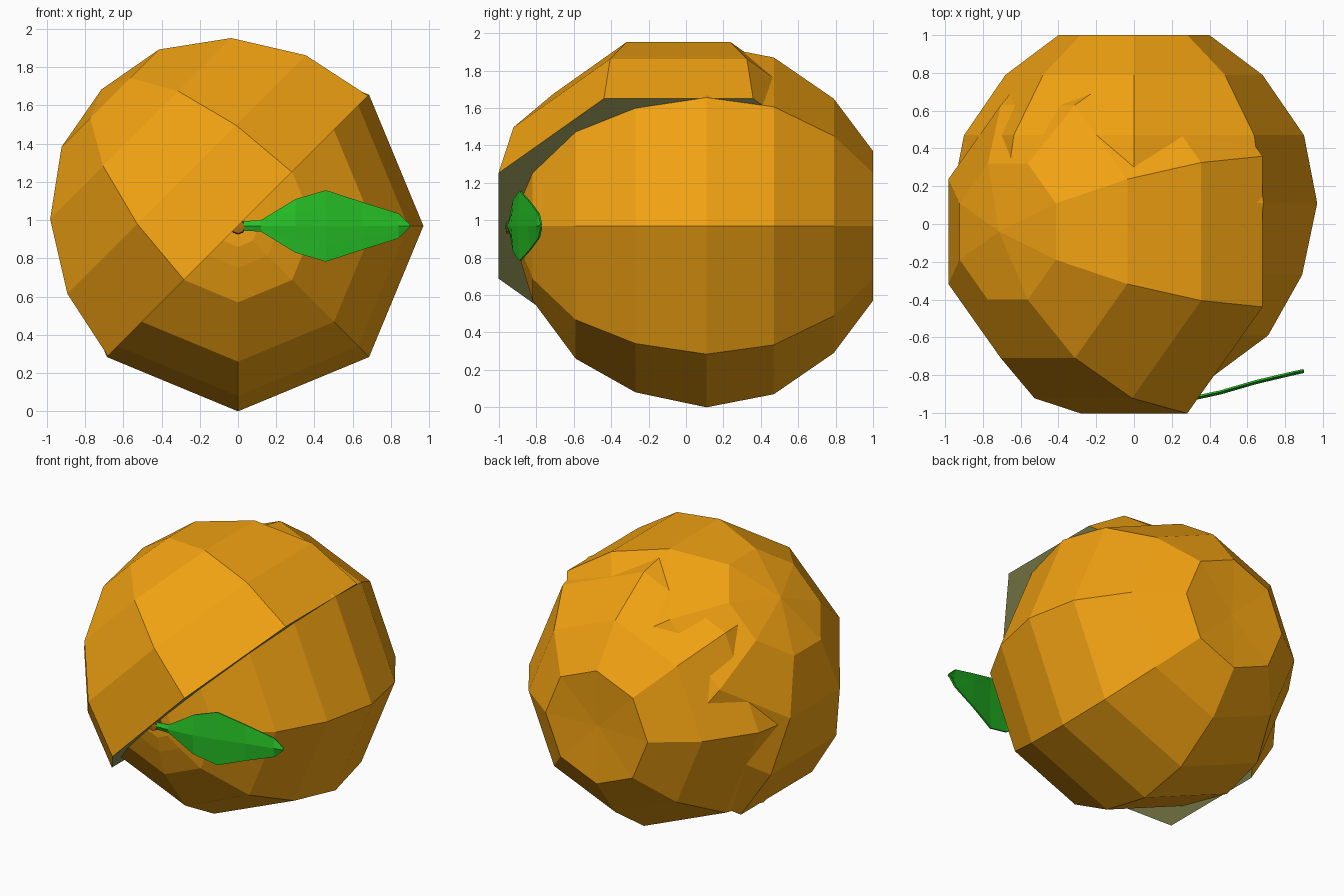
import bpy, bmesh, math
from mathutils import Matrix, Vector

if "Cube" in bpy.data.objects:
    bpy.data.objects.remove(bpy.data.objects["Cube"])


def material(name, rgb):
    m = bpy.data.materials.new(name)
    m.diffuse_color = (*rgb, 1)
    m.use_nodes = True
    m.node_tree.nodes["Principled BSDF"].inputs["Base Color"].default_value = m.diffuse_color
    return m


ORANGE = material("orange_skin", (0.88, 0.36, 0.006))
PITH = material("pith", (0.30, 0.31, 0.10))
GREEN = material("leaf_green", (0.02, 0.55, 0.02))
BROWN = material("stem_brown", (0.45, 0.17, 0.01))


def finish(name, bm, mats):
    me = bpy.data.meshes.new(name)
    bm.to_mesh(me)
    bm.free()
    for m in mats:
        me.materials.append(m)
    ob = bpy.data.objects.new(name, me)
    bpy.context.collection.objects.link(ob)
    return ob


def lathe(name, profile, matrix, mats, n=8, turn=0.0, cap=False):
    """Revolve (radius, height) pairs about local z; radius 0 makes a pole."""
    bm = bmesh.new()
    rings = []
    for r, h in profile:
        k = 1 if r == 0 else n
        rings.append([bm.verts.new((r * math.cos(turn + math.tau * i / n),
                                    r * math.sin(turn + math.tau * i / n), h))
                      for i in range(k)])
    for a, b in zip(rings, rings[1:]):
        for i in range(n):
            j = (i + 1) % n
            quad = [a[i % len(a)], a[j % len(a)], b[j % len(b)], b[i % len(b)]]
            bm.faces.new(list(dict.fromkeys(quad)))
    if cap:
        bm.faces.new(rings[0][::-1]).material_index = 1
    bm.transform(matrix)
    bmesh.ops.recalc_face_normals(bm, faces=bm.faces)
    return finish(name, bm, mats)


CZ = 0.97
along_y = Matrix.Translation((0, 0, CZ)) @ Matrix.Rotation(-math.pi / 2, 4, 'X')

# Inner fruit: eight-sided body lying along y
lathe("fruit_body",
      [(0, -0.90), (0.11, -0.90), (0.22, -0.875), (0.40, -0.82), (0.71, -0.59),
       (0.89, -0.27), (0.97, 0.11), (0.90, 0.47), (0.68, 0.79), (0.40, 1.0),
       (0, 0.98)], along_y, [ORANGE])

# Peel half: tilted dome with a flat pith face on the cut
tilt = Matrix.Translation((0, -0.04, CZ)) @ Matrix.Rotation(-math.pi / 4, 4, 'Y')
lathe("peel_half",
      [(1.042, 0), (0.955, 0.38), (0.725, 0.72), (0.39, 0.945), (0, 1.01)],
      tilt, [ORANGE, PITH], turn=math.pi / 8, cap=True)

# Stem stub at the front
lathe("stem", [(0, -0.965), (0.035, -0.96), (0.04, -0.93), (0.03, -0.89)],
      Matrix.Translation((0, 0, -0.005)) @ along_y, [BROWN])

# Leaf: cross rows of (x, y, half width), with a slightly raised midrib
bm = bmesh.new()
rows = []
for x, y, w in [(0.03, -0.95, 0.025), (0.12, -0.945, 0.03), (0.30, -0.925, 0.14),
                (0.46, -0.89, 0.187), (0.65, -0.835, 0.125), (0.84, -0.79, 0.065),
                (0.90, -0.777, 0.008)]:
    rows.append([bm.verts.new((x, y - 0.012 * (1 - abs(t)), CZ + t * w))
                 for t in (-1, -0.5, 0, 0.5, 1)])
for a, b in zip(rows, rows[1:]):
    for i in range(4):
        bm.faces.new((a[i], b[i], b[i + 1], a[i + 1]))
leaf = finish("leaf", bm, [GREEN])
mod = leaf.modifiers.new("thickness", 'SOLIDIFY')
mod.thickness = 0.01
